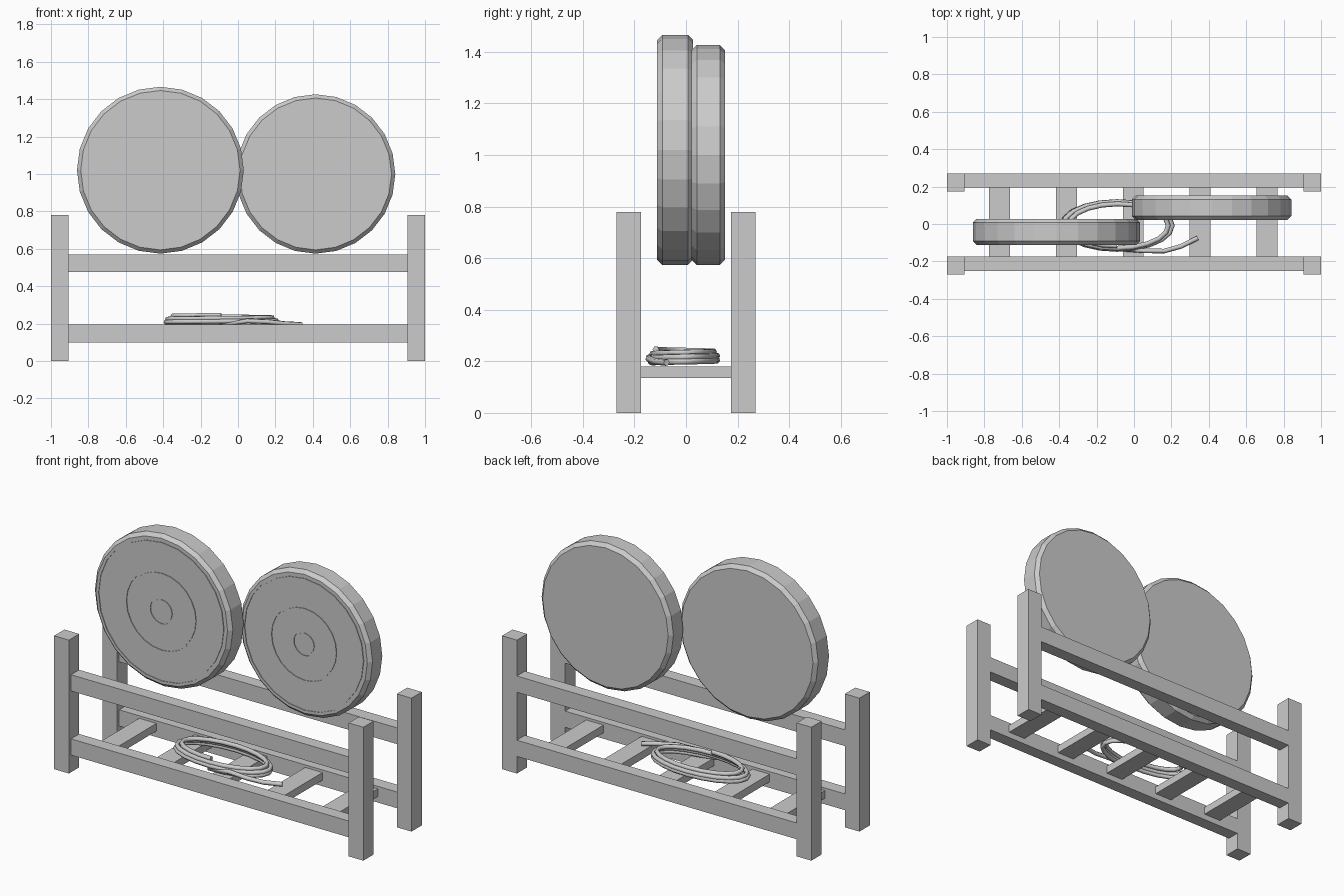
import bpy
import bmesh
from math import sin, cos, pi
from mathutils import Matrix

old = bpy.data.objects.get("Cube")
if old:
    bpy.data.objects.remove(old, do_unlink=True)

grey = bpy.data.materials.new("plain grey")
grey.use_nodes = True
COLOUR = (0.6, 0.6, 0.6, 1)
grey.diffuse_color = COLOUR
grey.node_tree.nodes["Principled BSDF"].inputs["Base Color"].default_value = COLOUR


def add(name, data):
    data.materials.append(grey)
    ob = bpy.data.objects.new(name, data)
    bpy.context.collection.objects.link(ob)
    return ob


def box(name, x, y, z):
    """Box from (low, high) pairs on each axis."""
    size = [b - a for a, b in (x, y, z)]
    mid = [(a + b) / 2 for a, b in (x, y, z)]
    bm = bmesh.new()
    bmesh.ops.create_cube(bm, size=1, matrix=Matrix.Translation(mid) @ Matrix.Diagonal((*size, 1)))
    me = bpy.data.meshes.new(name)
    bm.to_mesh(me)
    bm.free()
    return add(name, me)


def disc(name, cx, cz, radius, front, back, grooves, sides=24):
    """Chamfered disc along y with ring grooves cut in its front face."""
    c, w, d = 0.02, 0.004, 0.004
    profile = [(0, front)]
    for g in grooves:
        profile += [(g - w, front), (g - w, front + d), (g + w, front + d), (g + w, front)]
    profile += [(radius - c, front), (radius, front + c), (radius, back - c), (radius - c, back), (0, back)]
    bm = bmesh.new()
    verts = [bm.verts.new((r, y, 0)) for r, y in profile]
    edges = [bm.edges.new(pair) for pair in zip(verts, verts[1:])]
    bmesh.ops.spin(bm, geom=verts + edges, cent=(0, 0, 0), axis=(0, 1, 0), angle=2 * pi, steps=sides)
    bmesh.ops.remove_doubles(bm, verts=bm.verts, dist=0.0001)
    bmesh.ops.recalc_face_normals(bm, faces=bm.faces)
    me = bpy.data.meshes.new(name)
    bm.to_mesh(me)
    bm.free()
    ob = add(name, me)
    ob.location = (cx, 0, cz)
    return ob


# Frame: corner posts, long rails and cross slats
for side, sx in (("right", -1), ("left", 1)):
    for end, y in (("front", (-0.27, -0.175)), ("back", (0.175, 0.27))):
        box(f"{end}_{side}_post", sorted((sx * 0.905, sx)), y, (0, 0.78))
for end, y in (("front", (-0.25, -0.175)), ("back", (0.195, 0.27))):
    box(f"{end}_lower_rail", (-0.905, 0.905), y, (0.10, 0.195))
    box(f"{end}_upper_rail", (-0.905, 0.905), y, (0.475, 0.57))
for i in range(5):
    x = -0.72 + 0.358 * i
    box(f"slat_{i + 1}", (x - 0.056, x + 0.056), (-0.175, 0.195), (0.135, 0.18))

# Two discs standing on edge
disc("large_disc", -0.415, 1.02, 0.446, -0.112, 0.028, (0.07, 0.225, 0.405))
disc("small_disc", 0.415, 1.0, 0.426, 0.022, 0.152, (0.065, 0.21, 0.385))

# Coiled rope: three stacked turns, then a loose tail
path = []
TURNS, STEPS = 3, 20
for i in range(TURNS * STEPS + 1):
    t = i / STEPS
    a = -pi / 2 + 2 * pi * t
    s = 1 - 0.1 * max(0, t - 1.5)
    path.append((-0.09 + 0.295 * s * cos(a), -0.008 + 0.128 * s * sin(a), 0.196 + 0.0165 * t))
path.reverse()
path = [(x, y, 0.442 - z) for x, y, z in path]
path = [(x, y, 0.442 - z) for x, y, z in path]
path += [(0.05, -0.143, 0.215), (0.16, -0.145, 0.21), (0.25, -0.12, 0.2), (0.34, -0.075, 0.195)]
cu = bpy.data.curves.new("rope_coil", "CURVE")
cu.dimensions = "3D"
cu.bevel_depth = 0.013
cu.bevel_resolution = 1
cu.use_fill_caps = True
sp = cu.splines.new("POLY")
sp.points.add(len(path) - 1)
for p, co in zip(sp.points, path):
    p.co = (*co, 1)
add("rope_coil", cu)
